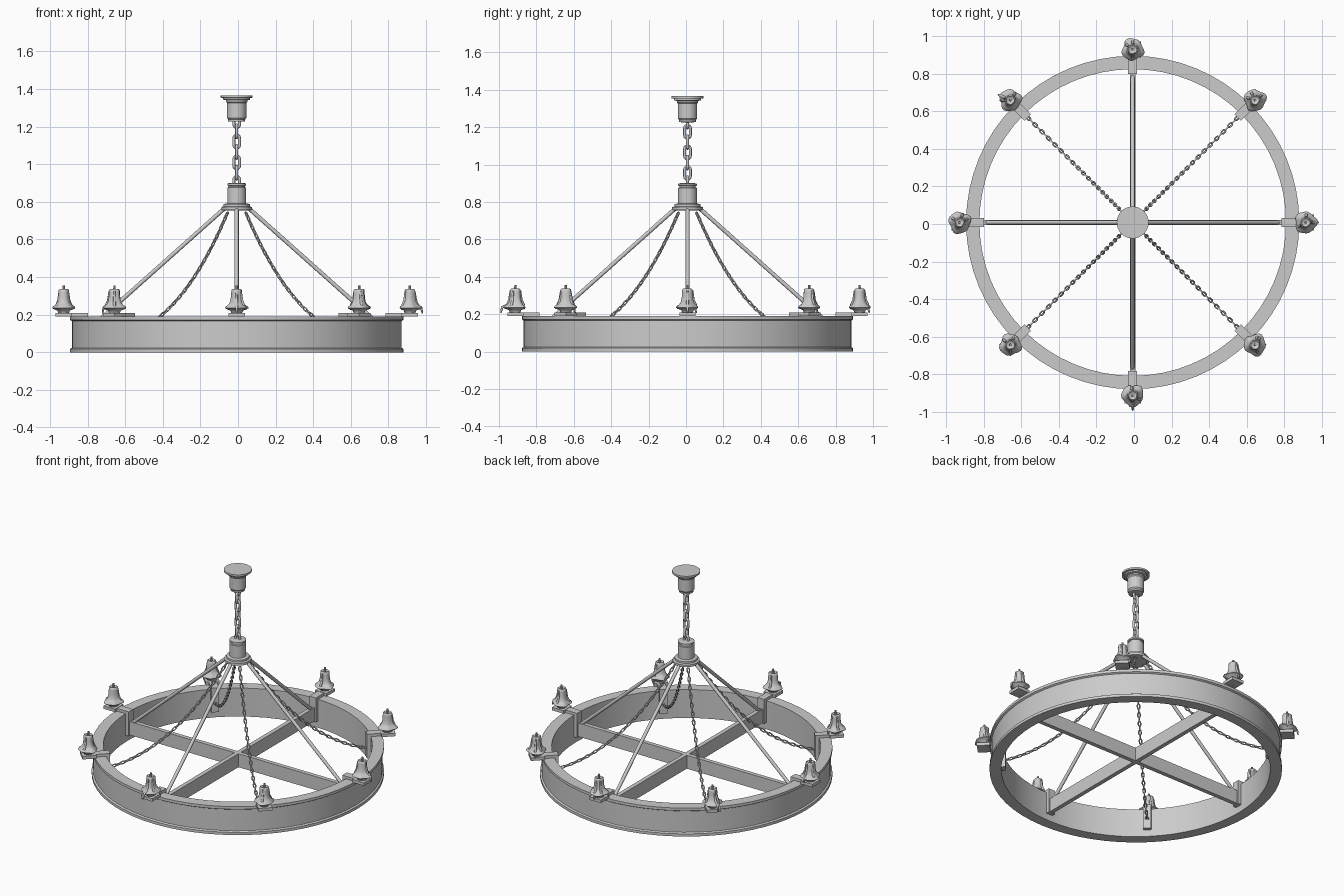
import bpy, bmesh, math, random
from mathutils import Vector, Matrix

if "Cube" in bpy.data.objects:
    bpy.data.objects.remove(bpy.data.objects["Cube"])

random.seed(4)
CENTRE = Vector((-0.007, 0.008, 0))
TAU = 2 * math.pi


def finish(bm, name, angle=35):
    bmesh.ops.recalc_face_normals(bm, faces=bm.faces)
    me = bpy.data.meshes.new(name)
    bm.to_mesh(me)
    bm.free()
    ob = bpy.data.objects.new(name, me)
    ob.location = CENTRE
    bpy.context.collection.objects.link(ob)
    bpy.ops.object.select_all(action='DESELECT')
    ob.select_set(True)
    bpy.context.view_layer.objects.active = ob
    bpy.ops.object.shade_smooth_by_angle(angle=math.radians(angle))
    return ob


def loft(bm, rings, closed=False, cap=True):
    """Skin a list of point loops into a tube."""
    loops = [[bm.verts.new(p) for p in r] for r in rings]
    n = len(loops[0])
    pairs = list(zip(loops, loops[1:])) + ([(loops[-1], loops[0])] if closed else [])
    for a, b in pairs:
        for i in range(n):
            j = (i + 1) % n
            bm.faces.new((a[i], a[j], b[j], b[i]))
    if cap and not closed:
        bm.faces.new(loops[0])
        bm.faces.new(loops[-1])


def lathe(bm, profile, seg, closed=False, wobble=lambda a, r, z: r, at=Vector()):
    rings = []
    for r, z in profile:
        ring = []
        for i in range(seg):
            a = TAU * i / seg
            rr = wobble(a, r, z)
            ring.append(at + Vector((rr * math.cos(a), rr * math.sin(a), z)))
        rings.append(ring)
    loft(bm, rings, closed)


def tube(bm, pts, radii, seg=10):
    pts = [Vector(p) for p in pts]
    rings = []
    for i, p in enumerate(pts):
        d = pts[min(i + 1, len(pts) - 1)] - pts[max(i - 1, 0)]
        q = d.to_track_quat('Z', 'Y')
        rings.append([p + q @ Vector((radii[i] * math.cos(TAU * k / seg),
                                      radii[i] * math.sin(TAU * k / seg), 0)) for k in range(seg)])
    loft(bm, rings)


def box(bm, lo, hi, angle=0):
    lo, hi = Vector(lo), Vector(hi)
    m = (Matrix.Rotation(angle, 4, 'Z') @ Matrix.Translation((lo + hi) / 2)
         @ Matrix.Diagonal((*(hi - lo), 1)))
    bmesh.ops.create_cube(bm, size=1, matrix=m)


def link(bm, mat, length, width, wire, steps=6, seg=8):
    """Oval chain link lying along local x, flat in local xy."""
    rad = width / 2 - wire
    half = length / 2 - width / 2
    rings = []
    for side in (0, 1):
        for i in range(steps + 1):
            a = -math.pi / 2 + math.pi * i / steps + math.pi * side
            out = Vector((math.cos(a), math.sin(a), 0))
            c = Vector((half if side == 0 else -half, 0, 0)) + out * rad
            rings.append([mat @ (c + out * wire * math.cos(TAU * k / seg)
                                 + Vector((0, 0, wire * math.sin(TAU * k / seg)))) for k in range(seg)])
    loft(bm, rings, closed=True)


# Main ring with a small flange at top and bottom
bm = bmesh.new()
lathe(bm, [(0.815, 0), (0.886, 0), (0.886, 0.018), (0.876, 0.024), (0.876, 0.166),
           (0.886, 0.172), (0.886, 0.19), (0.815, 0.19)], 64, closed=True)
finish(bm, "ring")

# Crossed beams inside the ring
for name, ang in (("beam_x", 0), ("beam_y", math.pi / 2)):
    bm = bmesh.new()
    box(bm, (-0.82, -0.014, 0.05), (0.82, 0.014, 0.14), ang)
    finish(bm, name)

# Lower hub
bm = bmesh.new()
lathe(bm, [(0.068, 0.755), (0.082, 0.757), (0.082, 0.772), (0.07, 0.776), (0.07, 0.788),
           (0.05, 0.792), (0.05, 0.875), (0.044, 0.878), (0.044, 0.884), (0.05, 0.887),
           (0.05, 0.897), (0.04, 0.9)], 32)
finish(bm, "lower_hub")

# Ceiling cap
bm = bmesh.new()
lathe(bm, [(0.036, 1.226), (0.045, 1.228), (0.045, 1.238), (0.051, 1.246), (0.051, 1.325),
           (0.057, 1.332), (0.057, 1.34), (0.072, 1.343), (0.072, 1.352), (0.085, 1.354),
           (0.085, 1.366)], 32)
finish(bm, "ceiling_cap")

# Vertical suspension chain
bm = bmesh.new()
up = Matrix.Rotation(-math.pi / 2, 4, 'Y')
for i in range(7):
    z = 0.9 + 0.055 * i
    turn = Matrix.Rotation(math.pi / 2 * ((i + 1) % 2), 4, 'Z')
    link(bm, Matrix.Translation((0, 0, z)) @ turn @ up, 0.084, 0.046, 0.008)
finish(bm, "suspension_chain", 60)


def sag(t):
    """Curve of a hanging chain as (radius, height)."""
    p0, p1, p2 = Vector((0.06, 0.757)), Vector((0.395, 0.19)), Vector((0.795, 0.105))
    return p0 * (1 - t) ** 2 + p1 * 2 * t * (1 - t) + p2 * t * t


# Four straight rods and four sagging chains
samples = [sag(i / 400) for i in range(401)]
for k in range(4):
    rot = Matrix.Rotation(k * math.pi / 2, 4, 'Z')
    bm = bmesh.new()
    tube(bm, [rot @ Vector((0.065, 0, 0.765)), rot @ Vector((0.775, 0, 0.132))], [0.011] * 2, 12)
    finish(bm, f"support_rod_{k}")

    rot = Matrix.Rotation(k * math.pi / 2 + math.pi / 4, 4, 'Z')
    bm = bmesh.new()
    run, n = 0.0, 0
    for a, b in zip(samples, samples[1:]):
        run += (b - a).length
        if run >= 0.027:
            run -= 0.027
            slope = math.atan2(b.y - a.y, b.x - a.x)
            m = (rot @ Matrix.Translation((b.x, 0, b.y)) @ Matrix.Rotation(-slope, 4, 'Y')
                 @ Matrix.Rotation(math.pi / 2 * (n % 2), 4, 'X'))
            link(bm, m, 0.039, 0.022, 0.004, 4, 6)
            n += 1
    finish(bm, f"sagging_chain_{k}", 60)

# Eight brackets, each with a dripping candle
R = 0.92
drip_angle = [0, 70, 0, 20, 250, 200, 0, 120]
drip_reach = [0.068, 0.05, 0.052, 0.07, 0.05, 0.055, 0.078, 0.05]
for k in range(8):
    ang = k * math.pi / 4
    bm = bmesh.new()
    box(bm, (0.79, -0.024, 0.045), (0.816, 0.024, 0.208), ang)
    box(bm, (0.79, -0.024, 0.189), (0.9, 0.024, 0.208), ang)
    box(bm, (R - 0.043, -0.043, 0.19), (R + 0.043, 0.043, 0.21), ang)
    finish(bm, f"candle_bracket_{k}")

    ph = random.uniform(0, TAU)
    base = Vector((R * math.cos(ang), R * math.sin(ang), 0))

    def melt(a, r, z):
        amount = 0.13 if r > 0.034 else 0.06
        return r * (1 + amount * (0.6 * math.sin(3 * a + ph) + 0.5 * math.sin(5 * a + 2 * ph + 20 * z)))

    # Wax pooled into a skirt around the stem
    bm = bmesh.new()
    lathe(bm, [(0.028, 0.208), (0.033, 0.222), (0.05, 0.229), (0.058, 0.235), (0.055, 0.243),
               (0.042, 0.252), (0.034, 0.268), (0.03, 0.29), (0.028, 0.318), (0.027, 0.332),
               (0.022, 0.336), (0.014, 0.328)], 24, wobble=melt, at=base)
    # Long drip over the edge and short runs down the stem
    for d, reach, low in ((ang + math.radians(drip_angle[k]), drip_reach[k], 0.207),
                          (ph, 0.05, 0.228), (ph + 2.2, 0.048, 0.226)):
        out = Vector((math.cos(d), math.sin(d), 0))
        path = [(0.026, 0.325), (0.032, 0.275), (0.043, 0.25), (reach - 0.007, 0.237), (reach, low)]
        tube(bm, [base + out * r + Vector((0, 0, z)) for r, z in path],
             [0.005, 0.007, 0.008, 0.007, 0.004], 8)
    finish(bm, f"candle_{k}", 60)

    bm = bmesh.new()
    tube(bm, [base + Vector((0, 0, 0.322)), base + Vector((0.001, 0, 0.356))], [0.007, 0.006], 8)
    finish(bm, f"wick_{k}")
